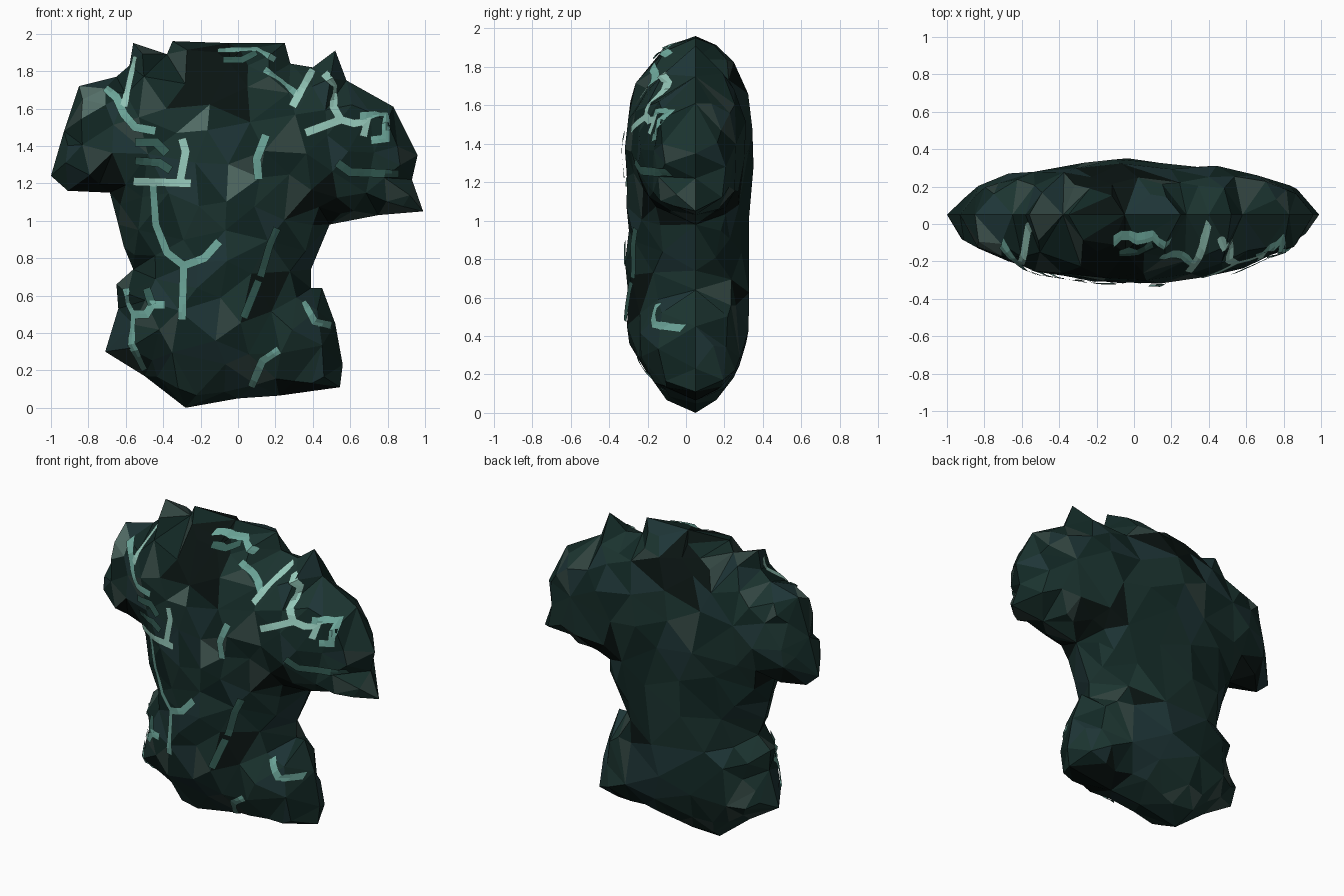
import bpy, bmesh, math, random
from mathutils import Vector
from mathutils.geometry import delaunay_2d_cdt, intersect_point_line
from mathutils.bvhtree import BVHTree

if "Cube" in bpy.data.objects:
    bpy.data.objects.remove(bpy.data.objects["Cube"])

random.seed(7)
SEAM = 0.05

# Torso silhouette in x, z
outline = [Vector(p) for p in (
    (-.35, 1.96), (-.05, 1.95), (.25, 1.95), (.28, 1.84), (.40, 1.82), (.52, 1.91), (.58, 1.75),
    (.83, 1.61), (.96, 1.35), (.93, 1.22), (.99, 1.05), (.75, 1.03), (.49, .98), (.39, .74),
    (.39, .64), (.45, .64), (.52, .45), (.56, .23), (.545, .11), (.22, .065), (0, .05),
    (-.28, 0), (-.50, .17), (-.71, .30), (-.64, .53), (-.65, .66), (-.56, .74), (-.61, .86),
    (-.64, .98), (-.685, 1.15), (-.91, 1.16), (-1, 1.24), (-.93, 1.48), (-.85, 1.72),
    (-.65, 1.77), (-.58, 1.83), (-.56, 1.95), (-.38, 1.89))]
edges = list(zip(outline, outline[1:] + outline[:1]))


def edge_distance(p):
    best = 9
    for a, b in edges:
        q, t = intersect_point_line(p, a, b)
        q = Vector(q[:2])
        q = a if t < 0 else b if t > 1 else q
        best = min(best, (p - q).length)
    return best


def inside(p):
    odd = False
    for a, b in edges:
        if (a.y > p.y) != (b.y > p.y) and p.x < a.x + (p.y - a.y) / (b.y - a.y) * (b.x - a.x):
            odd = not odd
    return odd


def material(name, rgb):
    m = bpy.data.materials.new(name)
    m.diffuse_color = (*rgb, 1)
    m.use_nodes = True
    m.node_tree.nodes["Principled BSDF"].inputs["Base Color"].default_value = m.diffuse_color
    return m


rock = [material("rock_" + n, c) for n, c in (
    ("black", (.003, .007, .006)), ("dark", (.006, .021, .018)), ("mid", (.011, .034, .029)),
    ("blue", (.013, .036, .038)), ("grey", (.032, .060, .053)), ("pale", (.09, .16, .14)))]
bright = material("vein_bright", (.30, .58, .49))
teal = material("vein_teal", (.15, .38, .32))
dim = material("vein_dim", (.035, .11, .09))

pale_spots = [(-.78, 1.63), (-.2, 1.52), (-.33, .32), (.02, 1.27), (-.42, 1.33)]
dark_spots = [(-.12, 1.76, .19), (-.74, 1.2, .12), (.45, 1.13, .13), (.3, .1, .1), (.15, .6, .1)]


def rock_index(c, front):
    p = Vector((c.x, c.z))
    if any((p - Vector(s[:2])).length < s[2] for s in dark_spots):
        return 0
    if front and any((p - Vector(s)).length < .075 for s in pale_spots):
        return random.choice((4, 5))
    return random.choice((1, 1, 1, 2, 2, 2, 3, 4))


def shell(name, side, depth, spacing):
    """One faceted half of the torso, domed away from the seam."""
    pts, dist = list(outline), [0] * len(outline)
    for _ in range(5000):
        p = Vector((random.uniform(-1, 1), random.uniform(0, 1.96)))
        if not inside(p):
            continue
        d = edge_distance(p)
        gap = min(spacing, .05 + d * .45)
        if d > .035 and all((p - q).length > gap for q in pts):
            pts.append(p)
            dist.append(d)
    n = len(outline)
    v2, _, faces, orig, _, _ = delaunay_2d_cdt(pts, [], [list(range(n))], 1, 1e-5)
    bm = bmesh.new()
    vs = []
    for p, o in zip(v2, orig):
        d = dist[o[0]] if o else 0
        k = min(d / .54, 1)
        h = depth * math.sqrt(1 - (1 - k) ** 2)
        # lens-shaped limit towards the arm ends
        h = min(h, depth * max(1 - p.x ** 2, 0) ** .58)
        if d:
            h += random.uniform(-.024, .012)
        vs.append(bm.verts.new((p.x, SEAM + side * h, p.y)))
    for f in faces:
        face = bm.faces.new([vs[i] for i in f])
        face.normal_update()
        if face.normal.y * side < 0:
            face.normal_flip()
        face.material_index = rock_index(face.calc_center_median(), side < 0)
    tree = BVHTree.FromBMesh(bm)
    finish(name, bm, rock)
    return tree


def finish(name, bm, mats):
    me = bpy.data.meshes.new(name)
    bm.to_mesh(me)
    bm.free()
    for m in mats:
        me.materials.append(m)
    ob = bpy.data.objects.new(name, me)
    bpy.context.collection.objects.link(ob)


front = shell("front_shell", -1, .365, .135)
shell("back_shell", 1, .295, .19)


def drape(e):
    return front.ray_cast(Vector((e.x, -2, e.y)), Vector((0, 1, 0)))[:2]


def vein(name, mat, path, width=.046):
    """Flat ribbon draped just off the front shell, narrowed where the shell is steep."""
    path = [Vector(p) for p in path]
    rows = []
    dirs = [(b - a).normalized() for a, b in zip(path, path[1:])]
    for i, p in enumerate(path):
        a, b = dirs[max(i - 1, 0)], dirs[min(i, len(dirs) - 1)]
        t = (a + b).normalized()
        rows.append((p, Vector((-t.y, t.x)) * (width / 2 / max(t.dot(a), .6))))
    bm = bmesh.new()
    prev, y = None, -.1
    for (p, s), (q, r) in zip(rows, rows[1:]):
        steps = max(1, round((q - p).length / .04))
        for k in range(steps + 1):
            if k == 0 and prev:
                continue
            c, w = p.lerp(q, k / steps), s.lerp(r, k / steps)
            hit, nor = drape(c)
            if hit:
                across = Vector((nor.x, nor.z)).dot(w.normalized())
                w = w * max(math.sqrt(max(1 - across ** 2, 0)), .5)
            row = []
            for e in (c + w, c, c - w):
                hit, nor = drape(e)
                if hit:
                    y = hit.y - .018
                row.append(bm.verts.new((e.x, y, e.y)))
            if prev:
                for j in (0, 1):
                    bm.faces.new((prev[j], prev[j + 1], row[j + 1], row[j]))
            prev = row
    finish(name, bm, [mat])


shoulder_veins = [
    (bright, [(-.55, 1.88), (-.61, 1.61)]),
    (teal, [(-.71, 1.71), (-.65, 1.66), (-.61, 1.57), (-.55, 1.50), (-.44, 1.48)]),
    (teal, [(.14, 1.81), (.23, 1.75), (.31, 1.68)]),
    (bright, [(.40, 1.81), (.29, 1.61)]),
    (bright, [(.46, 1.79), (.52, 1.72), (.51, 1.61), (.55, 1.54), (.36, 1.47)]),
    (bright, [(.55, 1.54), (.62, 1.52), (.69, 1.53), (.67, 1.45)]),
    (teal, [(.65, 1.56), (.79, 1.57), (.79, 1.44), (.71, 1.43)]),
    (dim, [(.53, 1.31), (.6, 1.26), (.86, 1.25)]),
    (teal, [(-.11, 1.91), (.10, 1.92), (.2, 1.86)]),
    (dim, [(-.08, 1.86), (.02, 1.86), (.1, 1.90)]),
]
chest_veins = [
    (teal, [(.15, 1.46), (.10, 1.33), (.11, 1.22)]),
    (bright, [(-.30, 1.44), (-.28, 1.37), (-.31, 1.21)]),
    (bright, [(-.56, 1.21), (-.25, 1.20)]),
    (dim, [(-.55, 1.42), (-.44, 1.42), (-.38, 1.36)]),
    (dim, [(-.55, 1.32), (-.42, 1.31), (-.36, 1.27)]),
    (teal, [(-.455, 1.2), (-.44, .98), (-.38, .83), (-.29, .76), (-.30, .47)]),
    (teal, [(-.29, .76), (-.18, .80), (-.10, .89)]),
    (dim, [(.21, .96), (.17, .87), (.12, .70)]),
    (dim, [(.11, .68), (.03, .48)]),
]
hip_veins = [
    (teal, [(.22, .31), (.13, .25), (.07, .11)]),
    (teal, [(.35, .57), (.41, .46), (.50, .44)]),
    (teal, [(-.6, .64), (-.59, .56), (-.56, .5), (-.57, .34), (-.5, .2)]),
    (teal, [(-.56, .5), (-.49, .5), (-.46, .55), (-.39, .55)]),
    (dim, [(-.49, .64), (-.46, .55)]),
]
for part, group in (("shoulder", shoulder_veins), ("chest", chest_veins), ("hip", hip_veins)):
    for i, (mat, path) in enumerate(group):
        vein(f"{part}_vein_{i + 1}", mat, path)
